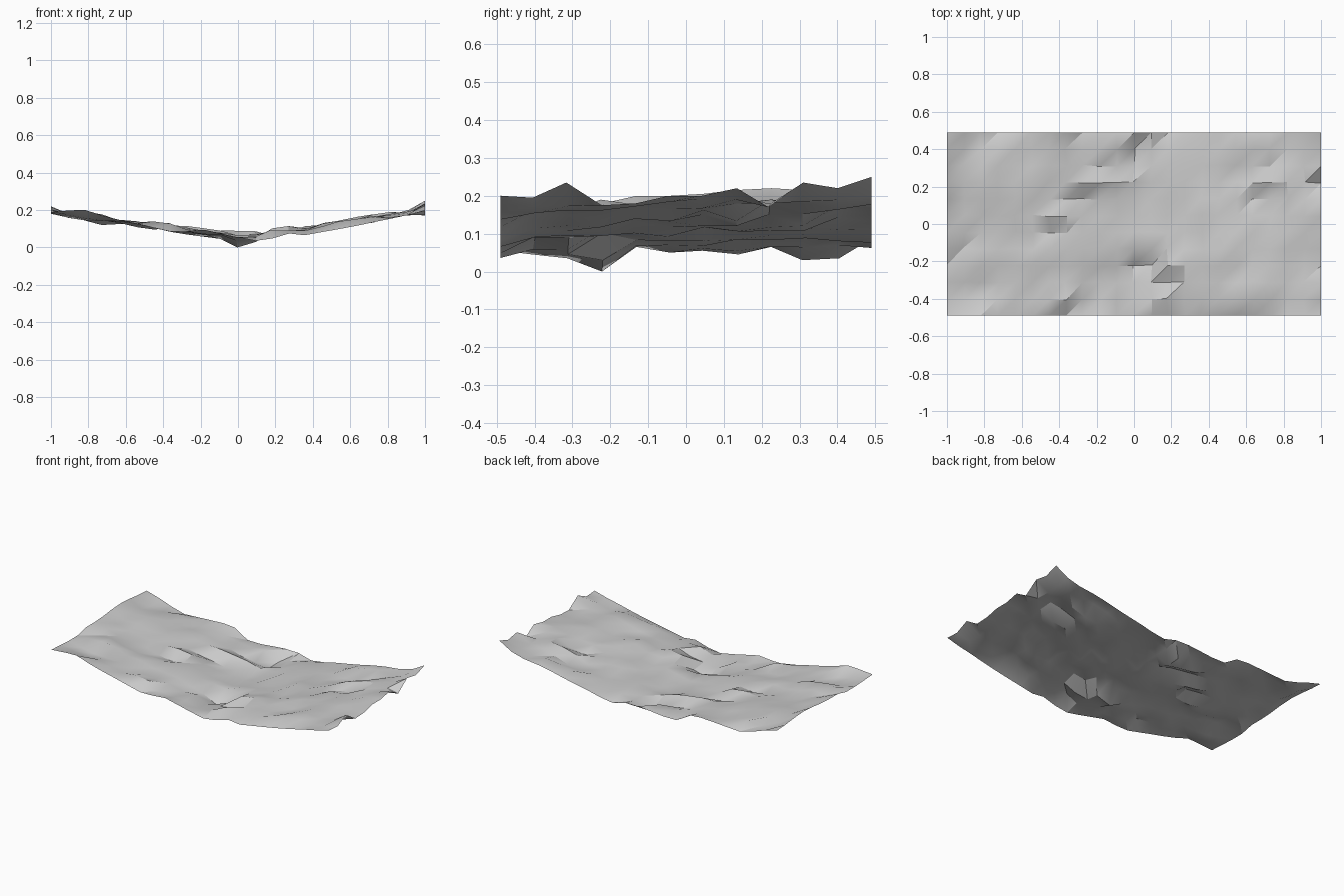
import bpy
import bmesh
import math
import random

default_cube = bpy.data.objects.get("Cube")
if default_cube:
    bpy.data.objects.remove(default_cube, do_unlink=True)

random.seed(7)
COLUMNS, ROWS = 22, 11
VALLEY = COLUMNS // 2
HALF_LENGTH, HALF_WIDTH = 1, 0.49


def interpolate(points, position):
    """Linear height along a profile of (position, height in hundredths)."""
    for (start, low), (end, high) in zip(points, points[1:]):
        if position <= end:
            factor = (position - start) / (end - start)
            return (low + (high - low) * factor) / 100
    return points[-1][1] / 100


# Profiles of the two long edges, as (x, height)
front_edge = [(-1, 19), (-.83, 20.5), (-.69, 16), (-.34, 8), (-.18, 9.5), (.14, 2.5),
              (.24, 8), (.35, 6.3), (.58, 10.5), (.9, 17.5), (1, 20)]
back_edge = [(-1, 20), (-.73, 12), (-.38, 14), (-.26, 6.5), (.06, 9.5), (.19, 6),
             (.52, 12.5), (.68, 16), (.88, 18.5), (1, 25)]

# Heights by row, front to back, for the short edges and the valley line
left_edge = [19, 18.5, 18, 18, 20, 20, 20.5, 21.5, 22, 21.5, 20.5, 20]
right_edge = [20, 19.5, 23.5, 17.5, 18, 20, 20, 22, 17, 23.5, 22, 25]
valley = [6, 4.5, 3.5, 0, 6.5, 5, 5.5, 4.5, 6.5, 3, 3.5, 9]


def slope_height(column):
    """Even rise from the valley to both ends."""
    return 0.055 + 0.138 * abs(column - VALLEY) / VALLEY


def surface_height(column, row):
    if row == 0:
        return interpolate(front_edge, column / VALLEY - 1)
    if row == ROWS:
        return interpolate(back_edge, column / VALLEY - 1)
    if column == 0:
        return left_edge[row] / 100
    if column == COLUMNS:
        return right_edge[row] / 100
    if column == VALLEY:
        return valley[row] / 100
    return slope_height(column) + random.uniform(-0.014, 0.014)


heights = {(column, row): surface_height(column, row)
           for column in range(COLUMNS + 1) for row in range(ROWS + 1)}

# Steep ledges, each as (column, row, width): low at its front, high at its back
ledges = [(12, 2, 1), (5, 5, 1), (18, 7, 1), (9, 9, 1), (7, 7, 2),
          (1, 10, 1), (5, 0, 1), (17, 9, 1), (1, 2, 1)]
for column, row, width in ledges:
    for step in range(width + 1):
        for key, side in (((column + step, row), -1), ((column + step + 1, row + 1), 1)):
            on_border = key[0] in (0, COLUMNS) or key[1] in (0, ROWS)
            if not on_border and key[0] != VALLEY:
                heights[key] = slope_height(key[0]) + side * 0.022

# Hollow at the lowest point of the valley
for column, height in ((VALLEY - 1, 0.045), (VALLEY + 1, 0.03)):
    heights[column, 3] = height

# Sheet of triangles with all diagonals running the same way
bm = bmesh.new()
grid = {}
for (column, row), height in heights.items():
    x = (column / VALLEY - 1) * HALF_LENGTH
    y = (2 * row / ROWS - 1) * HALF_WIDTH
    if 0 < column < COLUMNS:
        x += random.uniform(-0.008, 0.008)
    if 0 < row < ROWS:
        y += random.uniform(-0.005, 0.005)
    grid[column, row] = bm.verts.new((x, y, height))
for column in range(COLUMNS):
    for row in range(ROWS):
        near, far = grid[column, row], grid[column + 1, row + 1]
        bm.faces.new((near, grid[column + 1, row], far))
        bm.faces.new((near, far, grid[column, row + 1]))

mesh = bpy.data.meshes.new("terrain_sheet")
bm.to_mesh(mesh)
bm.free()
terrain = bpy.data.objects.new("terrain_sheet", mesh)
bpy.context.collection.objects.link(terrain)

# Plain grey stone
stone = bpy.data.materials.new("stone_grey")
stone.use_nodes = True
colour = (0.6, 0.6, 0.6, 1)
stone.diffuse_color = colour
stone.node_tree.nodes["Principled BSDF"].inputs["Base Color"].default_value = colour
mesh.materials.append(stone)

# Smooth shading with sharp ledge edges
bpy.ops.object.select_all(action="DESELECT")
terrain.select_set(True)
bpy.context.view_layer.objects.active = terrain
bpy.ops.object.shade_smooth_by_angle(angle=math.radians(30))
